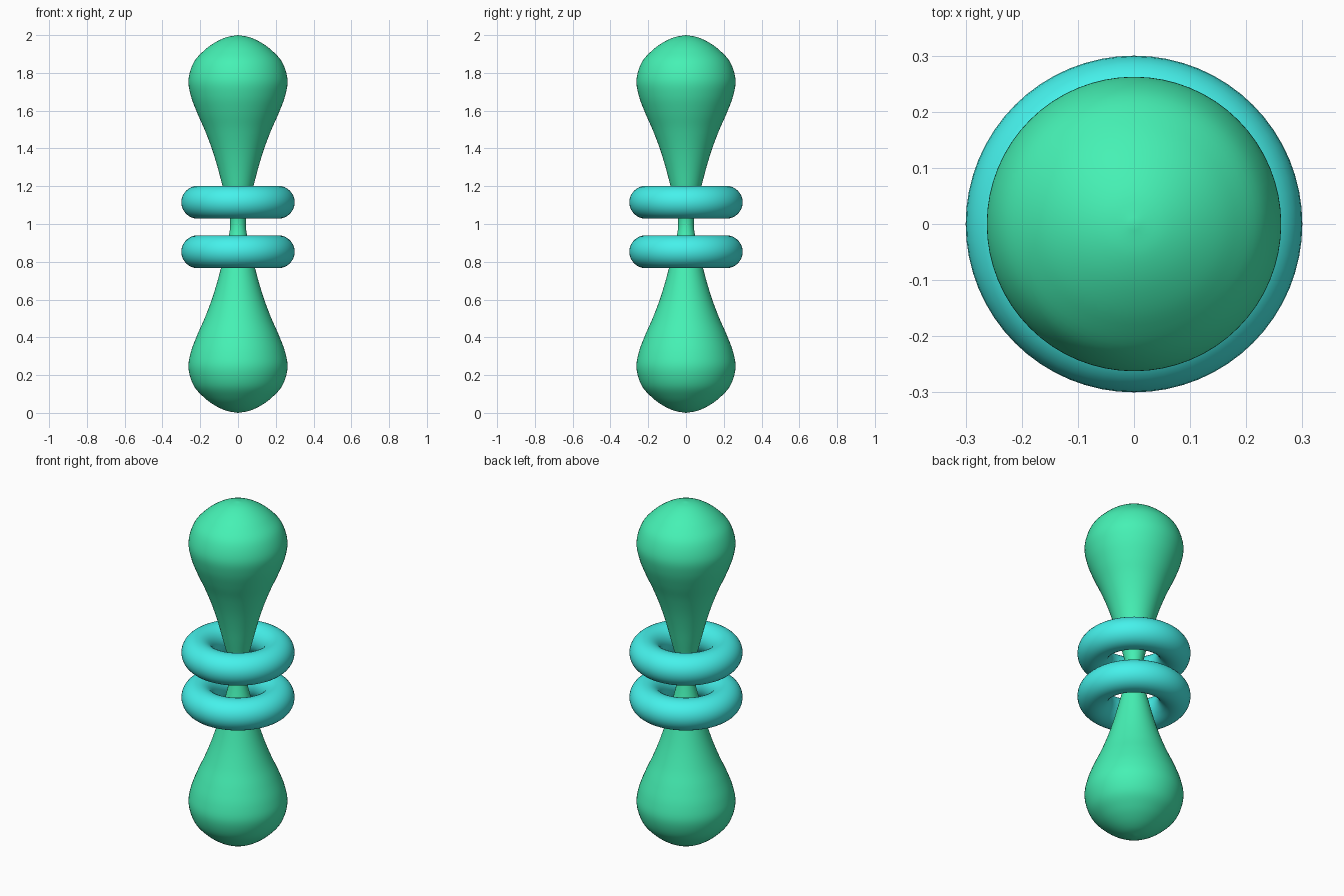
import bpy, bmesh, math
from mathutils import Vector

if "Cube" in bpy.data.objects:
    bpy.data.objects.remove(bpy.data.objects["Cube"])


def material(name, color):
    m = bpy.data.materials.new(name)
    m.diffuse_color = color
    m.use_nodes = True
    m.node_tree.nodes["Principled BSDF"].inputs["Base Color"].default_value = m.diffuse_color
    return m


green = material("green", (0.06, 0.88, 0.46, 1))
teal = material("teal", (0.06, 0.88, 0.83, 1))


def smooth_path(pts, steps=5):
    """Catmull-Rom curve through the given 2D points."""
    p = [Vector(q) for q in pts]
    p = [2 * p[0] - p[1]] + p + [2 * p[-1] - p[-2]]
    out = []
    for a, b, c, d in zip(p, p[1:], p[2:], p[3:]):
        for i in range(steps):
            t = i / steps
            out.append(0.5 * (2 * b + (c - a) * t + (2 * a - 5 * b + 4 * c - d) * t * t
                              + (3 * b - a - 3 * c + d) * t ** 3))
    return out + [p[-2]]


def lathe(name, profile, mat, segments=64):
    bm = bmesh.new()
    verts = [bm.verts.new((r, 0, z)) for r, z in profile]
    edges = [bm.edges.new(e) for e in zip(verts, verts[1:])]
    bmesh.ops.spin(bm, geom=verts + edges, cent=(0, 0, 0), axis=(0, 0, 1),
                   angle=math.tau, steps=segments, use_merge=True)
    bmesh.ops.remove_doubles(bm, verts=bm.verts, dist=1e-5)
    bmesh.ops.recalc_face_normals(bm, faces=bm.faces)
    mesh = bpy.data.meshes.new(name)
    bm.to_mesh(mesh)
    bm.free()
    mesh.shade_smooth()
    mesh.materials.append(mat)
    obj = bpy.data.objects.new(name, mesh)
    bpy.context.collection.objects.link(obj)


# Double-ended bulb body: the upper half profile, mirrored about z = 1
half = [(0, 2), (0.06, 1.989), (0.12, 1.962), (0.18, 1.918), (0.235, 1.855),
        (0.262, 1.765), (0.25, 1.68), (0.217, 1.59), (0.177, 1.5),
        (0.139, 1.4), (0.108, 1.3), (0.082, 1.2), (0.052, 1.08), (0.041, 1)]
full = half + [(r, 2 - z) for r, z in reversed(half[:-1])]
lathe("bulb_body", smooth_path(full), green)

# Two loose rings around the neck
for name, z in (("upper_ring", 1.115), ("lower_ring", 0.853)):
    bpy.ops.mesh.primitive_torus_add(location=(0, 0, z), major_radius=0.213, minor_radius=0.087,
                                     major_segments=64, minor_segments=32)
    ring = bpy.context.object
    ring.name = name
    ring.data.shade_smooth()
    ring.data.materials.append(teal)
